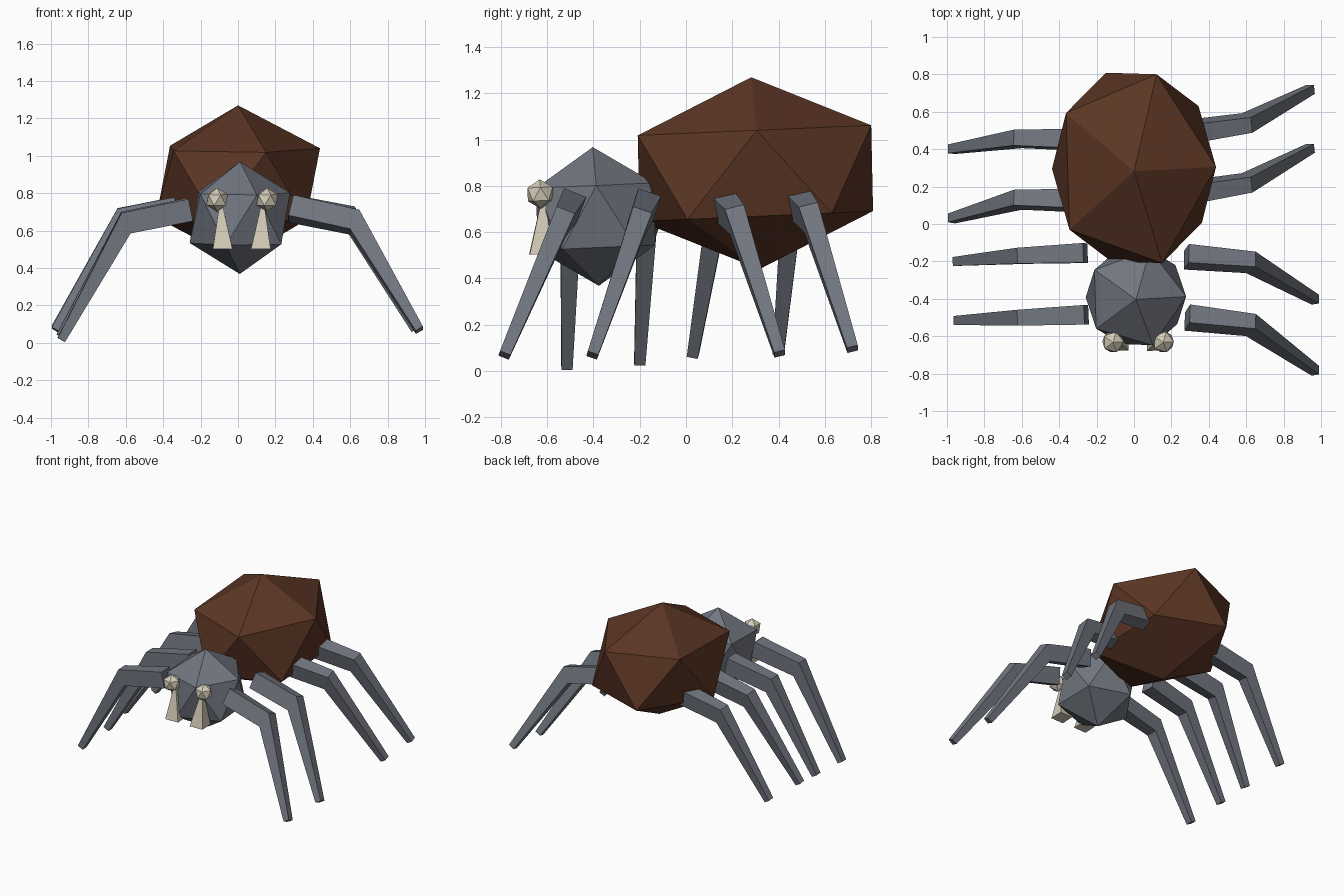
import bpy
import bmesh
from math import radians
from mathutils import Vector

cube = bpy.data.objects.get("Cube")
if cube:
    bpy.data.objects.remove(cube)

# Slight lean shared by the body parts
LEAN = (radians(2.5), 0, radians(1.7))


def make_material(name, color):
    mat = bpy.data.materials.new(name)
    mat.use_nodes = True
    rgba = (*color, 1)
    mat.diffuse_color = rgba
    for node in mat.node_tree.nodes:
        if node.type == "BSDF_PRINCIPLED":
            node.inputs["Base Color"].default_value = rgba
    return mat


brown = make_material("brown", (0.107, 0.037, 0.018))
grey = make_material("slate grey", (0.165, 0.18, 0.212))
cream = make_material("bone cream", (0.66, 0.6, 0.48))


def finish(obj, name, mat):
    obj.name = name
    obj.data.name = name
    obj.data.materials.append(mat)


def ball(name, center, scale, mat):
    """Twenty-sided faceted ball."""
    bpy.ops.mesh.primitive_ico_sphere_add(subdivisions=1, radius=1, location=center, rotation=LEAN)
    obj = bpy.context.object
    obj.scale = scale
    finish(obj, name, mat)


def loft(name, rings, mat):
    """Join four-cornered rings (center, side vector, up vector) into a closed tube."""
    bm = bmesh.new()
    loops = []
    for c, s, u in rings:
        loops.append([bm.verts.new(c + s * a + u * b)
                      for a, b in ((-1, -1), (1, -1), (1, 1), (-1, 1))])
    for low, high in zip(loops, loops[1:]):
        for i in range(4):
            j = (i + 1) % 4
            bm.faces.new((low[i], low[j], high[j], high[i]))
    bm.faces.new(loops[0])
    bm.faces.new(loops[-1])
    bmesh.ops.recalc_face_normals(bm, faces=bm.faces)
    mesh = bpy.data.meshes.new(name)
    bm.to_mesh(mesh)
    bm.free()
    obj = bpy.data.objects.new(name, mesh)
    bpy.context.collection.objects.link(obj)
    finish(obj, name, mat)


def leg(name, hip, knee, foot):
    """Tapered leg with one bent knee, rolled to follow the bend."""
    hip, knee, foot = Vector(hip), Vector(knee), Vector(foot)
    upper = (knee - hip).normalized()
    lower = (foot - knee).normalized()
    side = upper.cross(lower).normalized()
    bend = (upper * 0.75 + lower * 0.25).normalized()
    rings = []
    for center, along, width, height in ((hip, upper, 0.105, 0.12),
                                         (knee, bend, 0.085, 0.12),
                                         (foot, lower, 0.048, 0.045)):
        up = side.cross(along).normalized()
        rings.append((center, side * width / 2, up * height / 2))
    loft(name, rings, grey)


# Body
ball("abdomen", (0, 0.3, 0.855), (0.49, 0.594, 0.415), brown)
ball("head", (0.01, -0.39, 0.668), (0.3, 0.3, 0.3), grey)

# Eyes and fangs
for label, x in (("right", -0.112), ("left", 0.156)):
    ball(label + "_eye", (x, -0.63, 0.765), (0.064,) * 3, cream)
    inner = 0.03 if x < 0 else -0.034
    X, Y = Vector((1, 0.03, 0)), Vector((0, 1, 0.04))
    loft(label + "_fang",
         [(Vector((x + inner, -0.627, 0.505)), X * 0.052, Y * 0.05),
          (Vector((x + inner * 0.7, -0.617, 0.74)), X * 0.008, Y * 0.008)], cream)

# Legs: hip, knee and foot centers, front to back on each side
legs = {
    "left_front_leg": ((0.285, -0.5, 0.717), (0.625, -0.54, 0.645), (0.97, -0.785, 0.068)),
    "left_second_leg": ((0.28, -0.175, 0.717), (0.625, -0.205, 0.645), (0.97, -0.405, 0.068)),
    "left_third_leg": ((0.27, 0.165, 0.717), (0.605, 0.22, 0.655), (0.945, 0.405, 0.075)),
    "left_hind_leg": ((0.27, 0.49, 0.725), (0.605, 0.54, 0.665), (0.945, 0.72, 0.095)),
    "right_front_leg": ((-0.255, -0.485, 0.71), (-0.6, -0.5, 0.64), (-0.945, -0.515, 0.016)),
    "right_second_leg": ((-0.26, -0.155, 0.715), (-0.6, -0.17, 0.645), (-0.95, -0.2, 0.035)),
    "right_third_leg": ((-0.28, 0.125, 0.72), (-0.62, 0.13, 0.655), (-0.975, 0.03, 0.068)),
    "right_hind_leg": ((-0.28, 0.45, 0.725), (-0.62, 0.455, 0.66), (-0.975, 0.4, 0.08)),
}
for name, joints in legs.items():
    leg(name, *joints)
